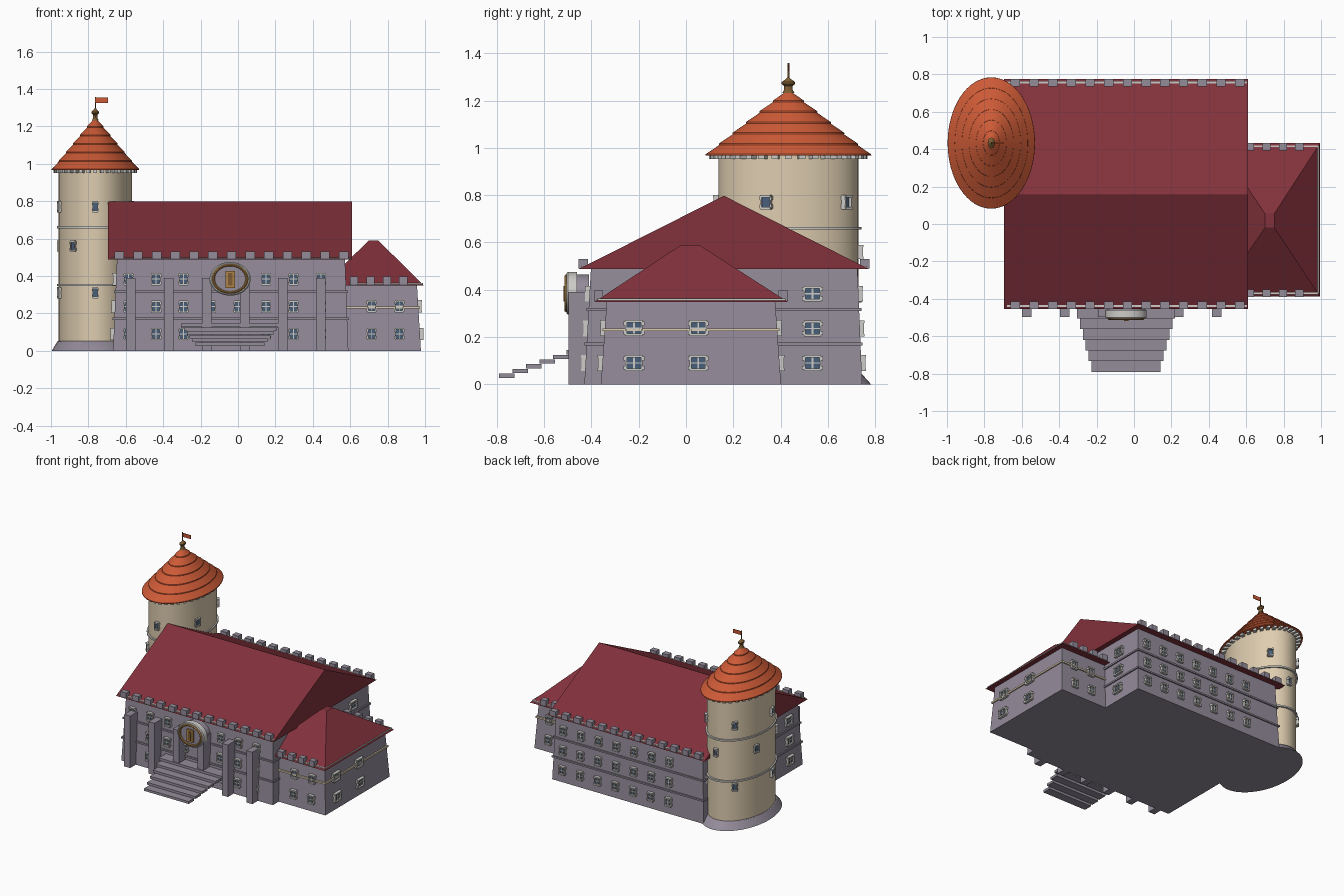
import bpy, bmesh, math
from mathutils import Matrix, Vector

if "Cube" in bpy.data.objects:
    bpy.data.objects.remove(bpy.data.objects["Cube"])


def lin(c):
    c /= 255
    return c / 12.92 if c <= 0.04045 else ((c + 0.055) / 1.055) ** 2.4


def material(name, r, g, b):
    m = bpy.data.materials.new(name)
    m.diffuse_color = (lin(r), lin(g), lin(b), 1)
    m.use_nodes = True
    m.node_tree.nodes["Principled BSDF"].inputs["Base Color"].default_value = m.diffuse_color
    return m


STONE = material("grey_stone", 148, 140, 154)
RED = material("dark_red_roof", 130, 49, 59)
ORANGE = material("orange_tile", 204, 90, 54)
CREAM = material("cream_plaster", 222, 205, 176)
FRAME = material("pale_trim", 205, 204, 200)
GLASS = material("blue_glass", 72, 95, 122)
BROWN = material("brown_metal", 124, 92, 50)
GOLD = material("tan_gold", 176, 132, 72)


def finish(name, bm, mats, smooth=False):
    bmesh.ops.recalc_face_normals(bm, faces=bm.faces)
    me = bpy.data.meshes.new(name)
    bm.to_mesh(me)
    bm.free()
    ob = bpy.data.objects.new(name, me)
    bpy.context.collection.objects.link(ob)
    for m in mats:
        me.materials.append(m)
    if smooth:
        bpy.ops.object.select_all(action='DESELECT')
        ob.select_set(True)
        bpy.context.view_layer.objects.active = ob
        bpy.ops.object.shade_smooth_by_angle(angle=math.radians(30))
    return ob


def frustum(bm, lo, hi, z0, z1, M=Matrix(), mat=0):
    """Box between two rectangles (x0, x1, y0, y1)."""
    vs = []
    for (x0, x1, y0, y1), z in ((lo, z0), (hi, z1)):
        vs += [bm.verts.new(M @ Vector((x, y, z))) for x, y in ((x0, y0), (x1, y0), (x1, y1), (x0, y1))]
    for f in ((3, 2, 1, 0), (4, 5, 6, 7), (0, 1, 5, 4), (1, 2, 6, 5), (2, 3, 7, 6), (3, 0, 4, 7)):
        bm.faces.new([vs[i] for i in f]).material_index = mat


def box(bm, x0, x1, y0, y1, z0, z1, M=Matrix(), mat=0):
    frustum(bm, (x0, x1, y0, y1), (x0, x1, y0, y1), z0, z1, M, mat)


def lathe(name, profile, M, mat, n=64, closed=False):
    bm = bmesh.new()
    rings = [[bm.verts.new(M @ Vector((r * math.cos(t), r * math.sin(t), z)))
              for t in (2 * math.pi * i / n for i in range(n))] for r, z in profile]
    pairs = list(zip(rings, rings[1:]))
    if closed:
        pairs.append((rings[-1], rings[0]))
    else:
        bm.faces.new(rings[0])
        bm.faces.new(rings[-1])
    for a, b in pairs:
        for i in range(n):
            bm.faces.new((a[i], a[(i + 1) % n], b[(i + 1) % n], b[i]))
    return finish(name, bm, [mat], True)


def window(bm, M, w, h, bars=True):
    """Framed window; local +x points out of the wall, y is its width."""
    a, b, t = w / 2, h / 2, w * 0.12
    box(bm, -0.02, 0.006, -a, a, -b, b, M, 1)
    for s in (-1, 1):
        box(bm, -0.02, 0.018, s * a - t / 2, s * a + t / 2, -b, b, M)
        box(bm, -0.02, 0.02, -a - t / 2, a + t / 2, s * b - 0.005, s * b + 0.005, M)
        for e in (-1, 1):
            box(bm, -0.02, 0.016, s * a * 1.15 - t * .7, s * a * 1.15 + t * .7,
                e * b * .7 - .008, e * b * .7 + .008, M)
    if bars:
        box(bm, -0.02, 0.012, -t / 2, t / 2, -b, b, M)
        box(bm, -0.02, 0.012, -a, a, -0.003, 0.003, M)


# Tapered stone walls
MAIN0, MAIN1, HM = (-.668, .59, -.43, .745), (-.647, .572, -.402, .725), .49
WING0, WING1, HW = (.40, .978, -.36, .402), (.42, .957, -.335, .377), .352


def section(lo, hi, h, z, grow=0):
    r = [a + (b - a) * z / h for a, b in zip(lo, hi)]
    return r[0] - grow, r[1] + grow, r[2] - grow, r[3] + grow


for name, lo, hi, h in (("main_walls", MAIN0, MAIN1, HM), ("wing_walls", WING0, WING1, HW)):
    bm = bmesh.new()
    frustum(bm, lo, hi, 0, h)
    finish(name, bm, [STONE])

# String courses
for name, lo, hi, h, zs, mat in (("main_string_courses", MAIN0, MAIN1, HM, (.165, .31), STONE),
                                 ("wing_string_course", WING0, WING1, HW, (.225,), CREAM)):
    bm = bmesh.new()
    for z in zs:
        r = section(lo, hi, h, z, .009)
        frustum(bm, r, r, z, z + .012)
    finish(name, bm, [mat])

# Gabled main roof and hipped wing roof
bm = bmesh.new()
frustum(bm, (-.695, .61, -.455, .775), (-.695, .61, .159, .161), .487, .797)
finish("main_roof", bm, [RED])
bm = bmesh.new()
frustum(bm, (.45, .995, -.388, .432), (.70, .75, -.02, .055), .348, .59)
finish("wing_roof", bm, [RED])

# Pale lines along the eaves
bm = bmesh.new()
for y in (-.438, .758):
    box(bm, -.68, .605, y - .006, y + .006, .488, .5)
for y in (-.372, .416):
    box(bm, .62, .985, y - .005, y + .005, .352, .363)
box(bm, .982, .988, -.372, .416, .352, .362)
finish("eave_trim", bm, [FRAME])

# Battlement blocks on the eaves
bm = bmesh.new()
for i in range(13):
    x = -.635 + .1 * i
    for y in (-.435, .755):
        box(bm, x - .025, x + .025, y - .02, y + .02, .49, .53)
for i in range(4):
    x = .62 + .088 * i
    for y in (-.37, .412):
        box(bm, x - .022, x + .022, y - .02, y + .02, .352, .396)
finish("battlements", bm, [STONE])

# Front buttresses
bm = bmesh.new()
for i in range(6):
    x = -.573 + .203 * i
    box(bm, x - .025, x + .025, -.497, -.40, 0, .39)
finish("buttresses", bm, [STONE])

# Open staircase, narrower at the foot
bm = bmesh.new()
for i in range(6):
    w, y, z = .185 + .0155 * i, -.79 + .057 * i, .045 + .02 * i
    box(bm, -.042 - w, -.042 + w, y, y + .065, z - .018, z)
box(bm, -.305, .22, -.455, -.41, .125, .145)
finish("front_steps", bm, [STONE])

# Windows on all walls
bm = bmesh.new()


def wall_window(lo, hi, h, z, side, pos):
    r = section(lo, hi, h, z)
    x, y, ang = {"front": (pos, r[2], -90), "back": (pos, r[3], 90),
                 "right": (r[1], pos, 0), "left": (r[0], pos, 180)}[side]
    wide = .042 if side in ("front", "back") else .066
    window(bm, Matrix.Translation((x, y, z)) @ Matrix.Rotation(math.radians(ang), 4, 'Z'), wide, .056)


for z in (.09, .236, .383):
    for i in range(8):
        x = -.585 + .147 * i
        if i not in (3, 4) or z == .236:
            wall_window(MAIN0, MAIN1, HM, z, "front", x)
        if i > 0:
            wall_window(MAIN0, MAIN1, HM, z, "back", x + .06)
    wall_window(MAIN0, MAIN1, HM, z, "right", .535)
    for y in (-.28, -.01):
        wall_window(MAIN0, MAIN1, HM, z, "left", y)
for z in (.09, .238):
    for x in (.715, .862):
        wall_window(WING0, WING1, HW, z, "front", x)
        wall_window(WING0, WING1, HW, z, "back", x)
    for y in (-.22, .052):
        wall_window(WING0, WING1, HW, z, "right", y)
finish("wall_windows", bm, [FRAME, GLASS])

# Oval tower
T = Matrix.Translation((-.763, .433, 0)) @ Matrix.Diagonal((.665, 1, 1, 1))
lathe("tower_base", [(.35, 0), (.305, .05), (.29, .055)], T, STONE)
lathe("tower_body", [(.296, .03), (.296, .975)], T, CREAM)
for i, z in enumerate((.352, .66)):
    lathe("tower_ring_%d" % (i + 1), [(.29, z - .006), (.309, z - .006), (.309, z + .006), (.29, z + .006)],
          T, FRAME, closed=True)

bm = bmesh.new()
for row, z in enumerate((.31, .56, .77)):
    for k in range(5):
        a = math.radians(-18 + 72 * k + (36 if row == 1 else 0))
        M = T @ Matrix.Rotation(a, 4, 'Z') @ Matrix.Translation((.298, 0, z))
        window(bm, M, .04, .05, False)
finish("tower_windows", bm, [FRAME, GLASS])

# Small blocks below the tower eave
bm = bmesh.new()
for k in range(36):
    M = T @ Matrix.Rotation(math.tau * k / 36, 4, 'Z')
    box(bm, .29, .335, -.014, .014, .952, .972, M)
finish("tower_corbels", bm, [FRAME])

# Stepped conical roof
profile = [(.28, .968)]
for i in range(6):
    r, z = .342 * (1 - i / 6), .97 + .0455 * i
    profile += [(r + .009, z - .003), (r + .008, z + .003), (.342 * (1 - (i + 1) / 6) + .002, z + .0455)]
lathe("tower_roof", profile, T, ORANGE)

# Finial, pole and flag
lathe("finial", [(.026, 1.232), (.018, 1.245), (.018, 1.262), (.029, 1.27), (.029, 1.278), (.012, 1.29),
                 (.004, 1.298), (.004, 1.358)], T, BROWN, 16)
bm = bmesh.new()
box(bm, -.763, -.695, .431, .435, 1.325, 1.353)
finish("flag", bm, [ORANGE])

# Oval medallion above the steps
D = (Matrix.Translation((-.042, -.46, .385)) @ Matrix.Rotation(math.pi / 2, 4, 'X')
     @ Matrix.Diagonal((1.22, 1, 1, 1)))
lathe("medallion_disc", [(.08, -.05), (.08, .042)], D, STONE, 48)
for name, a, b, z, mat in (("medallion_outer_ring", .076, .09, .046, FRAME),
                           ("medallion_inner_ring", .067, .08, .054, GOLD)):
    lathe(name, [(a, 0), (b, 0), (b, z - .006), (b - .005, z), (a + .004, z), (a, z - .005)], D, mat, 48, True)
bm = bmesh.new()
box(bm, -.068, -.016, -.514, -.49, .337, .428)
box(bm, -.054, -.03, -.518, -.51, .35, .415, mat=1)
finish("medallion_plaque", bm, [GOLD, BROWN])
